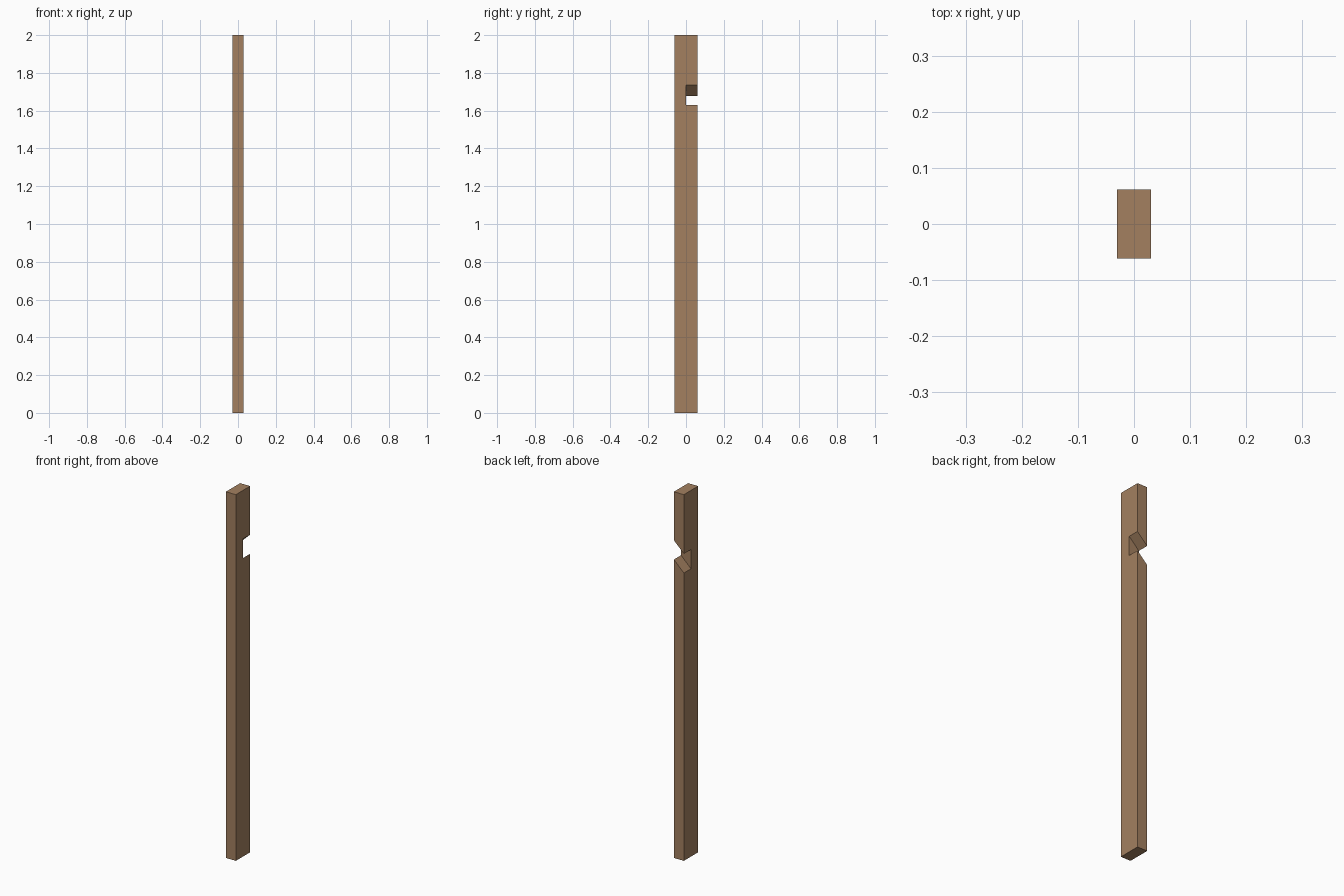
import bpy, bmesh

if "Cube" in bpy.data.objects:
    bpy.data.objects.remove(bpy.data.objects["Cube"])

HX, HY, H = 0.03, 0.0615, 2.0       # half width, half depth, height
TOP, BOTTOM, DROP = 1.735, 1.63, 0.058  # notch on the +x face, fall across the width


def side_profile(drop):
    return [(-HY, 0), (HY, 0), (HY, BOTTOM - drop), (0, BOTTOM - drop),
            (0, TOP - drop), (HY, TOP - drop), (HY, H), (-HY, H)]


# Post: side profile lofted across x, with the notch slanting down towards -x
bm = bmesh.new()
right = [bm.verts.new((HX, y, z)) for y, z in side_profile(0)]
left = [bm.verts.new((-HX, y, z)) for y, z in side_profile(DROP)]
bm.faces.new(right)
bm.faces.new(left[::-1])
for i in range(len(right)):
    j = (i + 1) % len(right)
    bm.faces.new((right[j], right[i], left[i], left[j]))
bmesh.ops.recalc_face_normals(bm, faces=bm.faces)

mesh = bpy.data.meshes.new("notched_post")
bm.to_mesh(mesh)
bm.free()
post = bpy.data.objects.new("notched_post", mesh)
bpy.context.collection.objects.link(post)

# Wood colour
wood = bpy.data.materials.new("wood")
wood.diffuse_color = (0.366, 0.216, 0.117, 1)
wood.use_nodes = True
wood.node_tree.nodes["Principled BSDF"].inputs["Base Color"].default_value = wood.diffuse_color
mesh.materials.append(wood)
